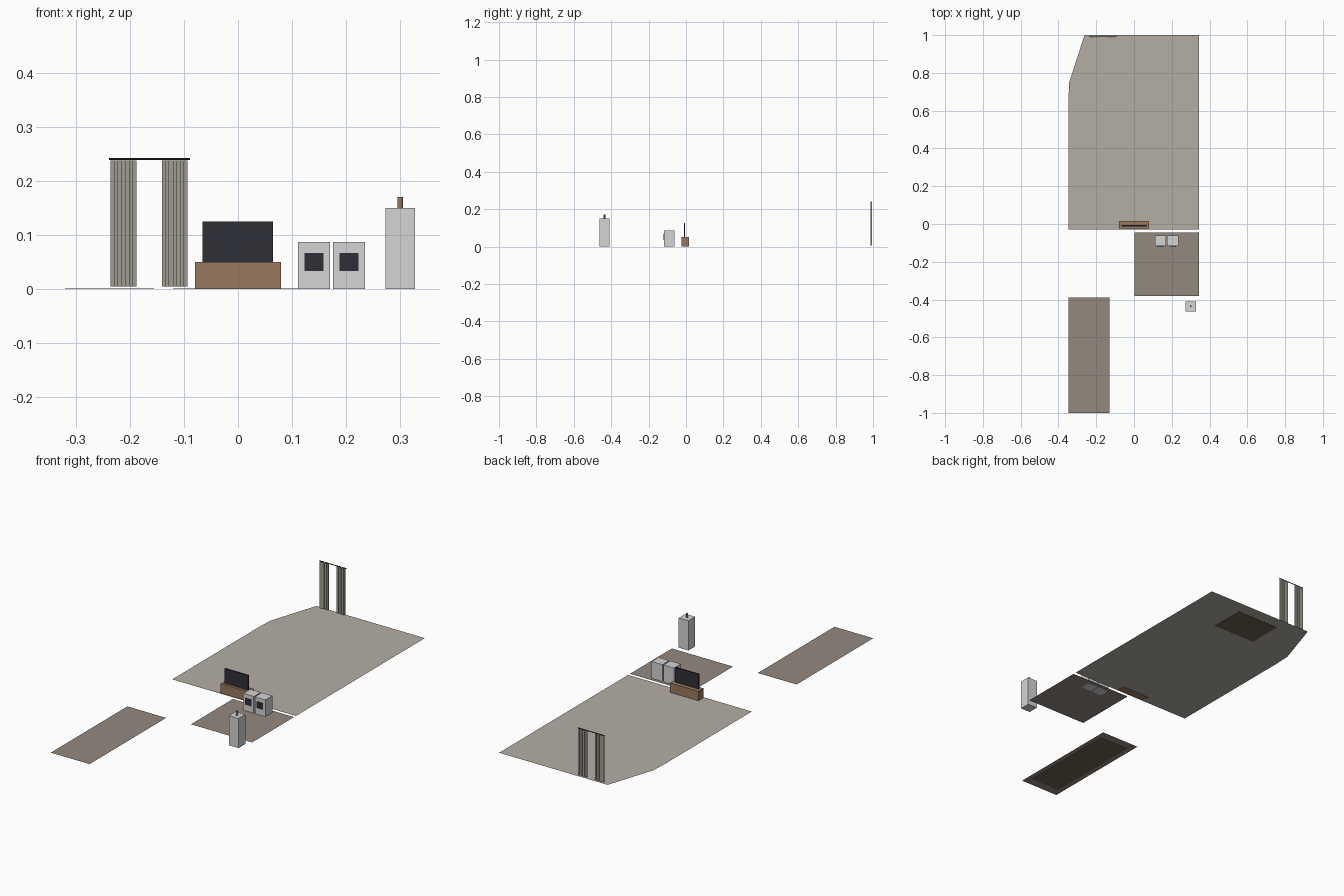
import bpy

if "Cube" in bpy.data.objects:
    bpy.data.objects.remove(bpy.data.objects["Cube"])


def material(name, rgb):
    m = bpy.data.materials.new(name)
    m.use_nodes = True
    m.diffuse_color = (*rgb, 1)
    m.node_tree.nodes["Principled BSDF"].inputs["Base Color"].default_value = (*rgb, 1)
    return m


STONE = material("pale stone", (0.456, 0.425, 0.375))
TAUPE = material("taupe floor", (0.296, 0.25, 0.212))
RUG = material("dark rug brown", (0.165, 0.114, 0.084))
WOOD = material("wood", (0.32, 0.195, 0.115))
WHITE = material("appliance white", (0.66, 0.66, 0.66))
SCREEN = material("dark glass", (0.028, 0.028, 0.038))
FABRIC = material("curtain fabric", (0.352, 0.337, 0.283))
BLACK = material("black metal", (0.015, 0.017, 0.015))
FLOOR_Z = 0.002


def mesh_object(name, verts, faces, mat):
    mesh = bpy.data.meshes.new(name)
    mesh.from_pydata(verts, [], faces)
    mesh.materials.append(mat)
    obj = bpy.data.objects.new(name, mesh)
    bpy.context.collection.objects.link(obj)
    return obj


def sheet(name, outline, mat):
    """Flat floor from a counter-clockwise outline."""
    return mesh_object(name, [(x, y, FLOOR_Z) for x, y in outline],
                       [range(len(outline))], mat)


def box(name, x, y, z, mat):
    """Box from its (min, max) range on each axis."""
    bpy.ops.mesh.primitive_cube_add(size=1, location=[sum(r) / 2 for r in (x, y, z)])
    obj = bpy.context.object
    obj.name = name
    obj.scale = [r[1] - r[0] for r in (x, y, z)]
    bpy.ops.object.transform_apply(location=False, rotation=False, scale=True)
    obj.data.materials.append(mat)
    return obj


def cylinder(name, radius, length, location, mat, rotation=(0, 0, 0)):
    bpy.ops.mesh.primitive_cylinder_add(vertices=12, radius=radius, depth=length,
                                        location=location, rotation=rotation)
    obj = bpy.context.object
    obj.name = name
    obj.data.materials.append(mat)
    bpy.ops.object.shade_smooth_by_angle()
    return obj


# Floors
sheet("living_floor", [(-0.347, -0.03), (0.345, -0.03), (0.345, 1),
                       (-0.262, 1), (-0.343, 0.75), (-0.347, 0.66)], STONE)
sheet("laundry_floor", [(0.003, -0.38), (0.345, -0.38), (0.345, -0.045), (0.003, -0.045)], TAUPE)
sheet("hall_floor", [(-0.347, -1), (-0.13, -1), (-0.13, -0.388), (-0.347, -0.388)], TAUPE)

# Rugs
box("living_rug", (-0.12, 0.12), (0.755, 0.935), (0, 0.0013), RUG)
box("hall_rug", (-0.32, -0.155), (-0.955, -0.433), (0, 0.0013), RUG)

# Media console and television
box("media_console", (-0.08, 0.08), (-0.025, 0.015), (0, 0.05), WOOD)
box("television", (-0.066, 0.065), (-0.012, -0.005), (0.05, 0.125), SCREEN)

# Washer and dryer with square dark doors
for name, x in (("washer", 0.111), ("dryer", 0.176)):
    box(name, (x, x + 0.059), (-0.117, -0.062), (0, 0.087), WHITE)
    box(name + "_door", (x + 0.012, x + 0.047), (-0.119, -0.117), (0.034, 0.067), SCREEN)

# Tall cabinet with a peg on top
box("tall_cabinet", (0.273, 0.327), (-0.463, -0.409), (0, 0.15), WHITE)
cylinder("cabinet_peg", 0.005, 0.02, (0.3, -0.436, 0.16), WOOD)

# Pleated curtains hanging from a rod
PLEATS = 7
for name, x0 in (("right_curtain", -0.236), ("left_curtain", -0.141)):
    step = 0.048 / PLEATS
    for i in range(PLEATS):
        y = 0.99 + 0.0015 * (-1) ** i
        box(f"{name}_pleat_{i + 1}", (x0 + i * step, x0 + (i + 1) * step),
            (y - 0.002, y + 0.002), (0.005, 0.238), FABRIC)
cylinder("curtain_rod", 0.002, 0.15, (-0.164, 0.991, 0.241), BLACK, (0, 1.5708, 0))
